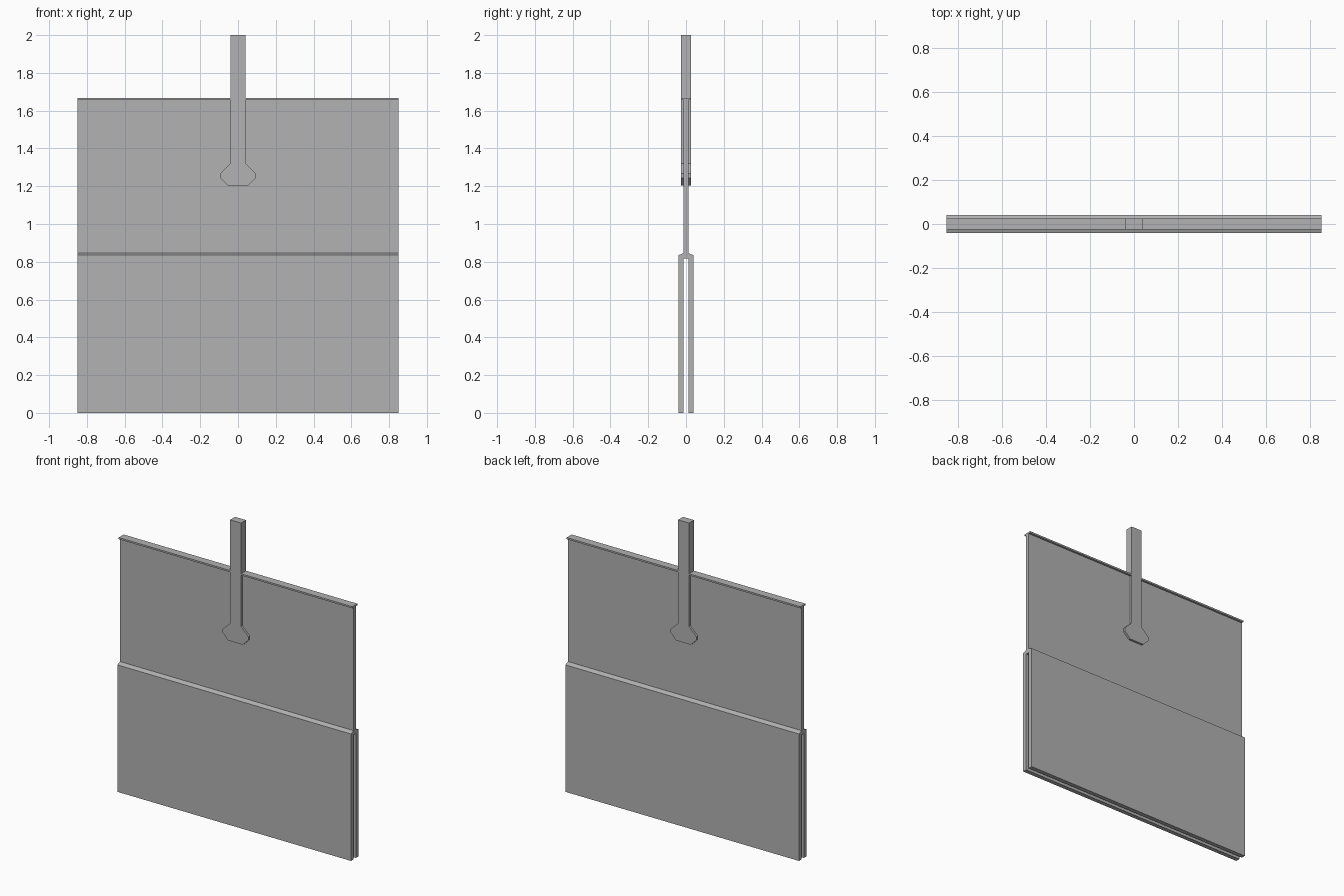
import bpy
import bmesh

cube = bpy.data.objects.get("Cube")
if cube:
    bpy.data.objects.remove(cube, do_unlink=True)

grey = bpy.data.materials.new("plain grey")
grey.use_nodes = True
colour = (0.445, 0.445, 0.445, 1)
grey.diffuse_color = colour
grey.node_tree.nodes["Principled BSDF"].inputs["Base Color"].default_value = colour


def extrude_profile(name, half, place, depth):
    """Mirror a half outline about its centre line and extrude it both ways."""
    outline = half + [(-a, b) for a, b in reversed(half)]
    bm = bmesh.new()
    face = bm.faces.new([bm.verts.new(place(a, b, -depth)) for a, b in outline])
    moved = bmesh.ops.extrude_face_region(bm, geom=[face])["geom"]
    for v in moved:
        if isinstance(v, bmesh.types.BMVert):
            v.co += place(0, 0, depth) - place(0, 0, -depth)
    bmesh.ops.recalc_face_normals(bm, faces=bm.faces)
    mesh = bpy.data.meshes.new(name)
    bm.to_mesh(mesh)
    bm.free()
    mesh.materials.append(grey)
    obj = bpy.data.objects.new(name, mesh)
    bpy.context.collection.objects.link(obj)
    return obj


from mathutils import Vector


def across(a, b, d):
    return Vector((d, a, b))


def upright(a, b, d):
    return Vector((a, d, b))


HALF_WIDTH = 0.85
WEB, SKIRT, FLANGE = 0.012, 0.04, 0.026

# Forked panel: thin web with a top flange and two skirts around an open slot
extrude_profile("forked_panel", [
    (WEB, 0.817), (WEB, 0), (SKIRT, 0), (SKIRT, 0.835),
    (WEB, 0.846), (WEB, 1.656), (FLANGE, 1.656), (FLANGE, 1.667),
], across, HALF_WIDTH)

# Hanger bar with a flared foot, thicker than the web so it shows on both sides
extrude_profile("hanger_bar", [
    (0.053, 1.203), (0.093, 1.243), (0.093, 1.268), (0.04, 1.32), (0.04, 2),
], upright, FLANGE)
